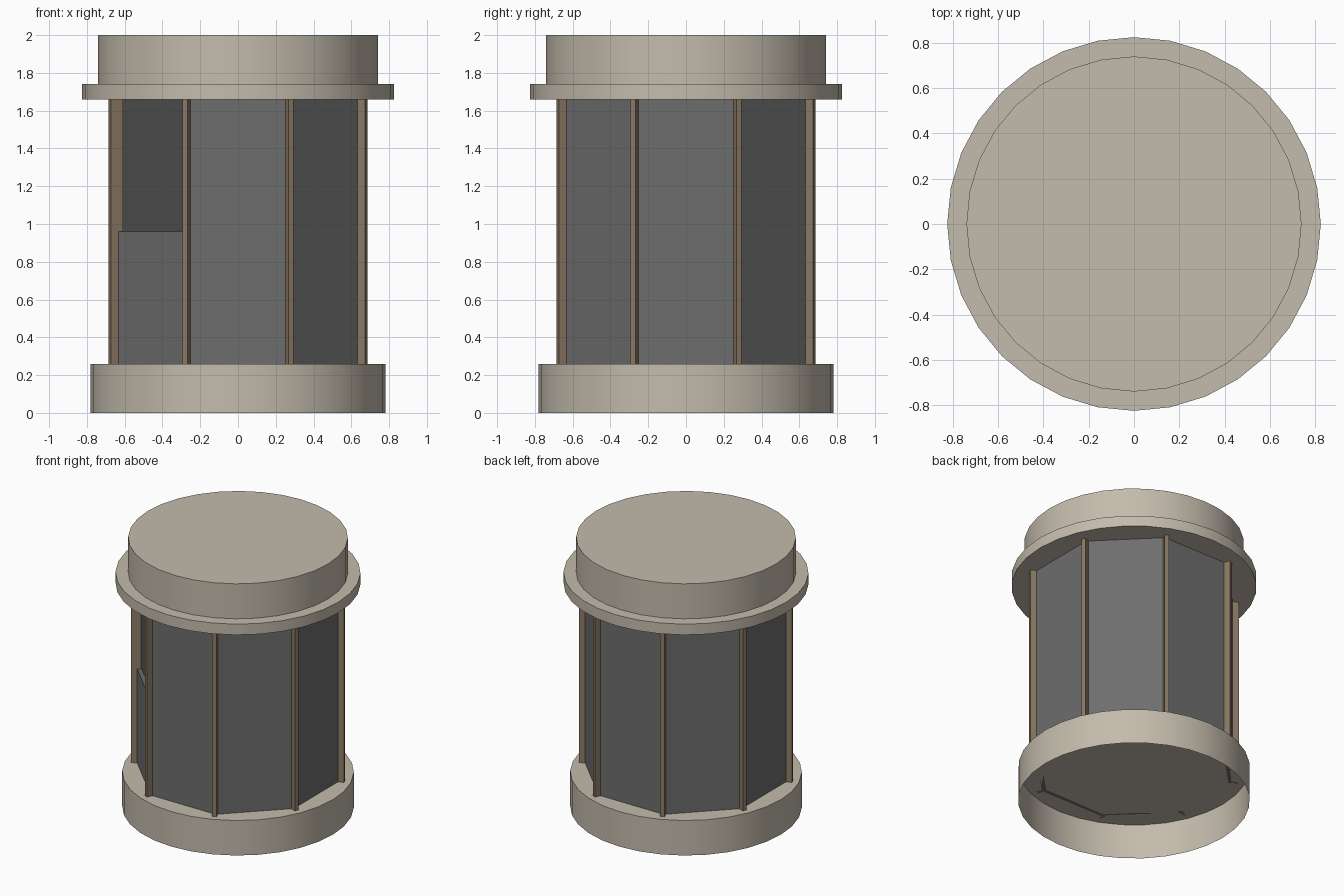
import bpy, bmesh, math
from mathutils import Matrix, Vector

cube = bpy.data.objects.get("Cube")
if cube:
    bpy.data.objects.remove(cube, do_unlink=True)


def material(name, rgb):
    m = bpy.data.materials.new(name)
    m.use_nodes = True
    m.diffuse_color = (*rgb, 1)
    m.node_tree.nodes["Principled BSDF"].inputs["Base Color"].default_value = (*rgb, 1)
    return m


STONE = material("warm_stone", (0.55, 0.50, 0.415))
PANEL = material("grey_panel", (0.155, 0.155, 0.155))
BRONZE = material("brown_post", (0.26, 0.195, 0.13))

BASE_TOP, FLANGE_LOW, FLANGE_TOP, TOP = 0.26, 1.66, 1.74, 2.0
SILL = 0.96
SIDES = 8
STEP = math.tau / SIDES


def finish(bm, name, mat):
    mesh = bpy.data.meshes.new(name)
    bm.to_mesh(mesh)
    bm.free()
    mesh.materials.append(mat)
    obj = bpy.data.objects.new(name, mesh)
    bpy.context.collection.objects.link(obj)
    return obj


def drum(name, radius, low, high, open_bottom=False):
    """Round 32-sided drum with smooth walls and crisp rims."""
    bm = bmesh.new()
    bmesh.ops.create_cone(bm, cap_ends=True, segments=32, radius1=radius, radius2=radius,
                          depth=high - low,
                          matrix=Matrix.Translation((0, 0, (low + high) / 2)))
    if open_bottom:
        floor = [f for f in bm.faces if f.normal.z < -0.9]
        bmesh.ops.delete(bm, geom=floor, context='FACES_ONLY')
    obj = finish(bm, name, STONE)
    bpy.ops.object.select_all(action='DESELECT')
    obj.select_set(True)
    bpy.context.view_layer.objects.active = obj
    bpy.ops.object.shade_smooth_by_angle(angle=math.radians(30))


def radial_box(name, angle, radius, depth, width, low, high, mat):
    """Upright box centred at a radius and turned to face outwards."""
    bm = bmesh.new()
    place = (Matrix.Rotation(angle, 4, 'Z')
             @ Matrix.Translation((radius, 0, (low + high) / 2))
             @ Matrix.Diagonal(Vector((depth, width, high - low, 1))))
    bmesh.ops.create_cube(bm, size=1, matrix=place)
    finish(bm, name, mat)


# Round base (hollow underneath), rim and cap
drum("base", 0.78, 0, BASE_TOP, open_bottom=True)
drum("roof_flange", 0.825, FLANGE_LOW, FLANGE_TOP)
drum("roof_cap", 0.74, FLANGE_TOP, TOP)

# Eight wall panels; the front one on the -x side is a half-height counter
for i in range(SIDES):
    counter = i == 5
    radial_box("counter_panel" if counter else f"wall_panel_{i}", i * STEP, 0.63, 0.03, 0.535,
               BASE_TOP, SILL if counter else FLANGE_LOW, PANEL)

# Corner posts between the panels
for i in range(SIDES):
    radial_box(f"corner_post_{i}", (i + 0.5) * STEP, 0.70, 0.07, 0.03,
               BASE_TOP, FLANGE_LOW, BRONZE)
